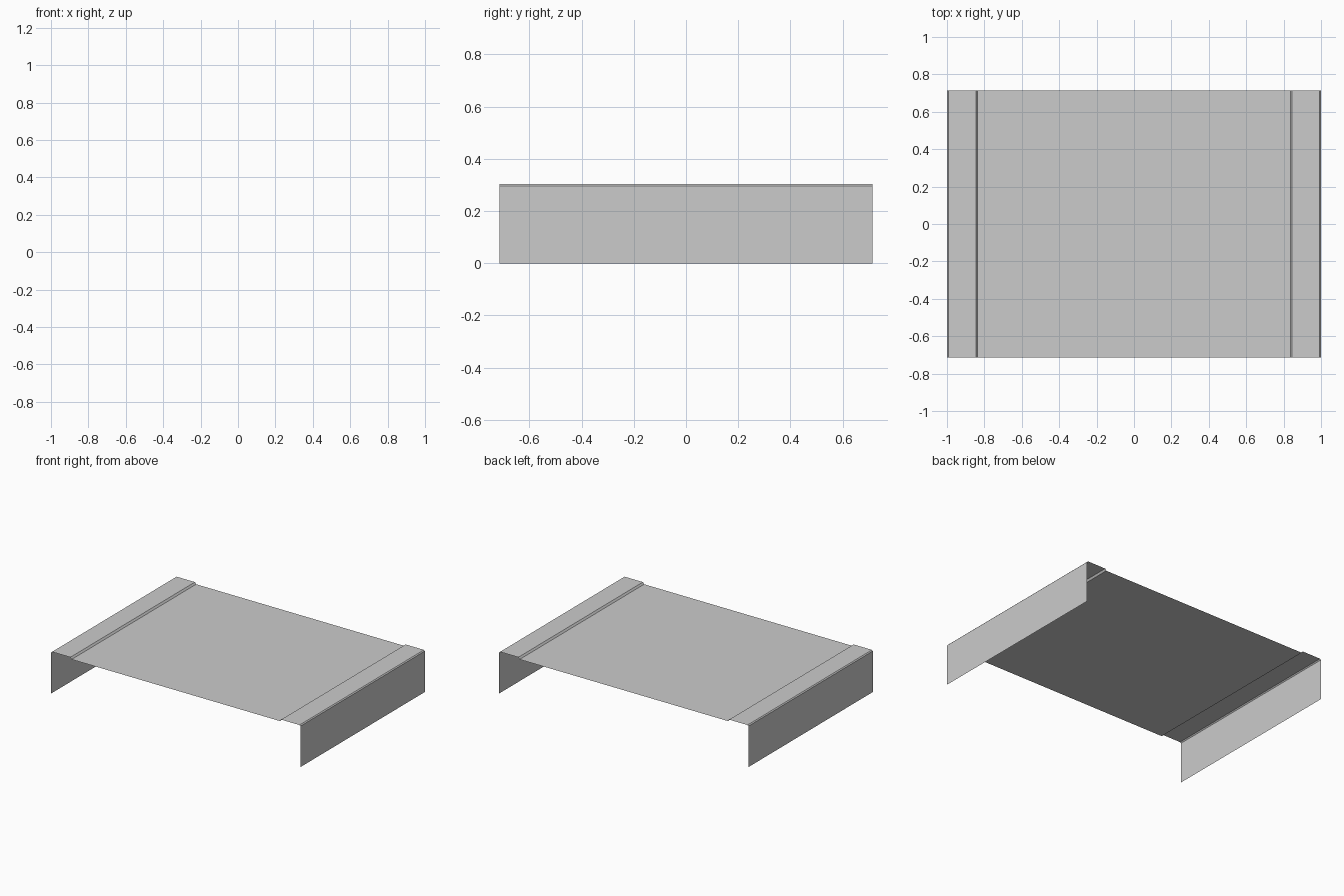
import bpy

if "Cube" in bpy.data.objects:
    bpy.data.objects.remove(bpy.data.objects["Cube"])

HALF_DEPTH = 0.714

# Right half of the open sheet profile: recessed deck edge, step, rim, chamfer, leg
half = [(0.836, 0.291), (0.846, 0.304), (0.993, 0.304), (1.0, 0.297), (1.0, 0.0)]
profile = [(-x, z) for x, z in reversed(half)] + half

# Sweep the profile front to back as a single-thickness sheet
verts = [(x, y, z) for x, z in profile for y in (-HALF_DEPTH, HALF_DEPTH)]
faces = [(2 * i, 2 * i + 1, 2 * i + 3, 2 * i + 2) for i in range(len(profile) - 1)]
# Outward (upward) facing winding
faces = [tuple(reversed(f)) for f in faces]

mesh = bpy.data.meshes.new("folded_table_sheet")
mesh.from_pydata(verts, [], faces)
mesh.update()
table = bpy.data.objects.new("folded_table_sheet", mesh)
bpy.context.collection.objects.link(table)
